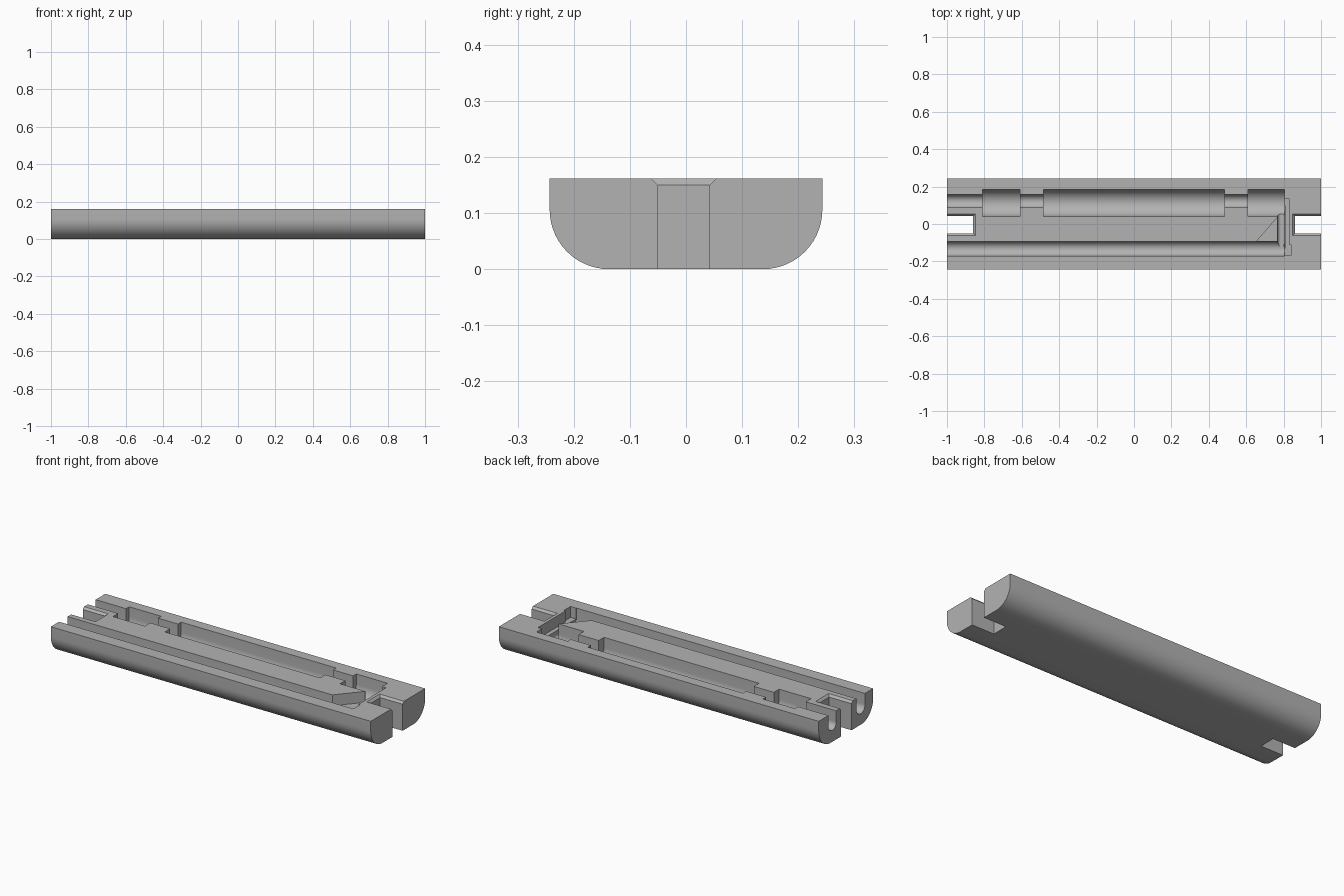
import bpy
import bmesh
from math import sin, cos, pi

if "Cube" in bpy.data.objects:
    bpy.data.objects.remove(bpy.data.objects["Cube"])

HALF_W, HEIGHT, OVER = 0.243, 0.162, 0.2

grey = bpy.data.materials.new("plain grey")
grey.use_nodes = True
grey.diffuse_color = (0.45, 0.45, 0.45, 1)
grey.node_tree.nodes["Principled BSDF"].inputs["Base Color"].default_value = grey.diffuse_color


def loft(name, ring_a, ring_b):
    """Closed solid between two matching rings of points."""
    bm = bmesh.new()
    a = [bm.verts.new(p) for p in ring_a]
    b = [bm.verts.new(p) for p in ring_b]
    bm.faces.new(a)
    bm.faces.new(b)
    for i in range(len(a)):
        j = (i + 1) % len(a)
        bm.faces.new((a[i], a[j], b[j], b[i]))
    bmesh.ops.recalc_face_normals(bm, faces=bm.faces)
    mesh = bpy.data.meshes.new(name)
    bm.to_mesh(mesh)
    bm.free()
    mesh.materials.append(grey)
    ob = bpy.data.objects.new(name, mesh)
    bpy.context.collection.objects.link(ob)
    return ob


def arc(cu, cz, r, start, end, steps):
    angles = [start + (end - start) * i / steps for i in range(steps + 1)]
    return [(cu + r * cos(t), cz + r * sin(t)) for t in angles]


def along_x(name, profile, x0, x1):
    return loft(name, [(x0, u, z) for u, z in profile], [(x1, u, z) for u, z in profile])


def along_y(name, profile, y0, y1):
    return loft(name, [(u, y0, z) for u, z in profile], [(u, y1, z) for u, z in profile])


def prism(name, outline, z0, z1=OVER):
    return loft(name, [(x, y, z0) for x, y in outline], [(x, y, z1) for x, y in outline])


def rect(x0, x1, y0, y1):
    return [(x0, y0), (x1, y0), (x1, y1), (x0, y1)]


def u_shape(lo, hi, axis_z):
    """Round-bottomed channel section, open above the top face."""
    c, r = (lo + hi) / 2, (hi - lo) / 2
    return [(lo, OVER)] + arc(c, axis_z, r, pi, 2 * pi, 24) + [(hi, OVER)]


# Body: flat top, rounded lower edges
R = 0.106
section = ([(-HALF_W, HEIGHT)] + arc(-HALF_W + R, R, R, pi, 1.5 * pi, 14)
           + arc(HALF_W - R, R, R, 1.5 * pi, 2 * pi, 14) + [(HALF_W, HEIGHT)])
body = along_x("body", section, -1, 1)

cutters = []

# Back channel with three wide pockets
cutters.append(along_x("back_channel", u_shape(0.087, 0.157, 0.1), -1.1, 0.7))
for x0, x1 in ((-0.81, -0.61), (-0.485, 0.485), (0.61, 0.805)):
    cutters.append(along_x("wide_pocket", u_shape(0.04, 0.185, 0.104), x0, x1))

# Front channel and its square end
cutters.append(along_x("front_channel", u_shape(-0.17, -0.093, 0.1), -1.1, 0.805))
cutters.append(prism("channel_end", rect(0.78, 0.84, -0.169, -0.11), 0.1))

# Cross channel, its shelf and the sloping corner recess
cutters.append(along_y("cross_channel", u_shape(0.768, 0.806, 0.08), -0.13, 0.1))
cutters.append(prism("cross_shelf", rect(0.79, 0.83, -0.12, 0.137), 0.1))
cutters.append(prism("corner_recess", [(0.64, -0.11), (0.785, -0.11), (0.785, 0.06), (0.77, 0.04)], 0.1))

# Chamfered slot through each end
for s in (-1, 1):
    cutters.append(prism("end_slot", rect(0.86 * s, 1.1 * s, -0.05, 0.042), -0.1))
    low, high = rect(0.86 * s, 1.1 * s, -0.05, 0.042), rect(0.848 * s, 1.1 * s, -0.062, 0.054)
    cutters.append(loft("slot_chamfer", [(x, y, 0.15) for x, y in low],
                        [(x, y, HEIGHT + 0.0001) for x, y in high]))

# Cut the body, then drop the cutters
for c in cutters:
    c.hide_render = True
    mod = body.modifiers.new(c.name, "BOOLEAN")
    mod.operation, mod.solver, mod.object = "DIFFERENCE", "EXACT", c
bpy.context.view_layer.update()
cut = bpy.data.meshes.new_from_object(body.evaluated_get(bpy.context.evaluated_depsgraph_get()))
body.modifiers.clear()
body.data = cut
cut.name = "body"
for c in cutters:
    bpy.data.objects.remove(c)

bpy.ops.object.select_all(action="DESELECT")
body.select_set(True)
bpy.context.view_layer.objects.active = body
bpy.ops.object.shade_smooth_by_angle(angle=pi / 6)
